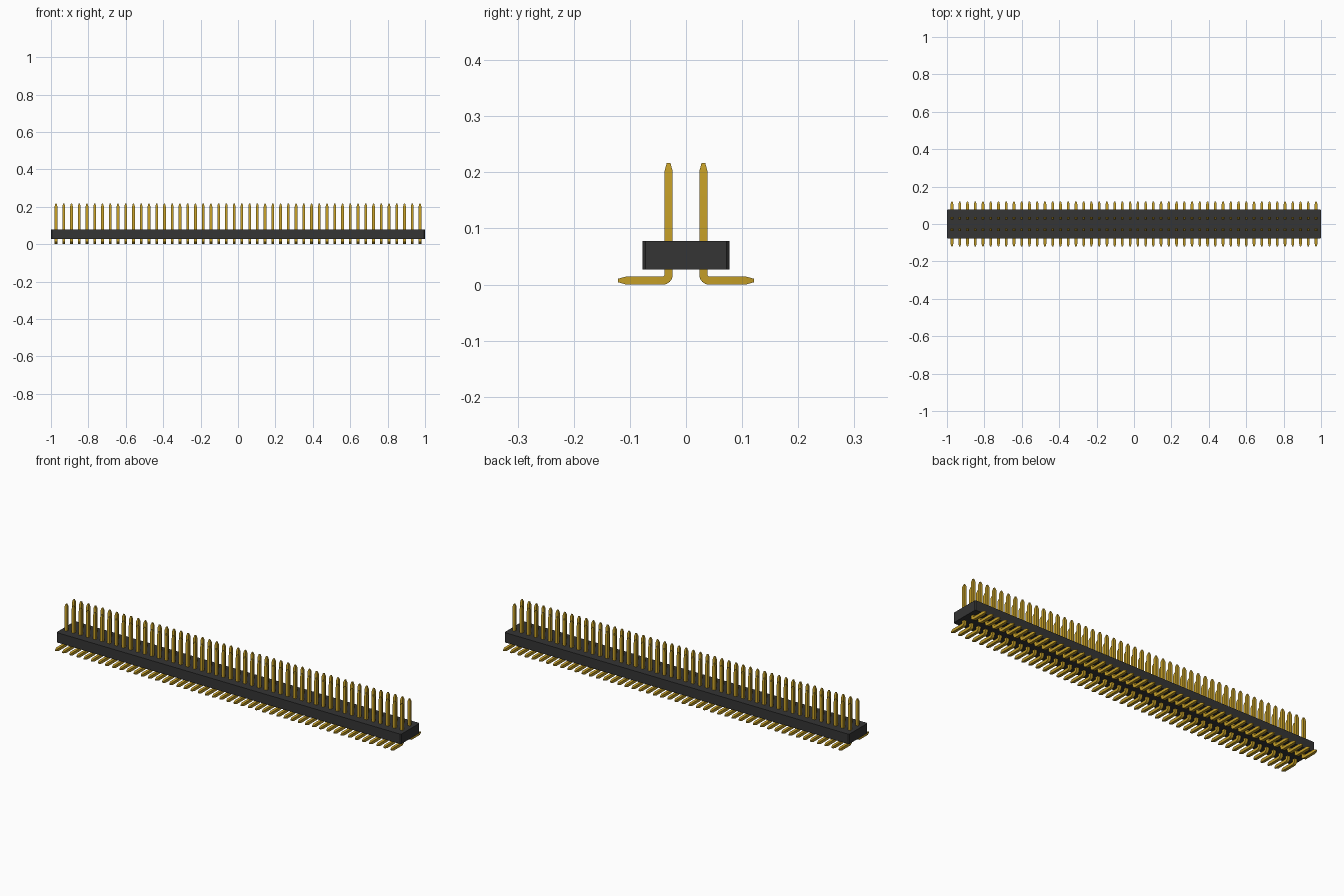
import bpy
import bmesh
import math

if "Cube" in bpy.data.objects:
    bpy.data.objects.remove(bpy.data.objects["Cube"], do_unlink=True)

PINS = 48
FIRST_X = -0.9731
PITCH = -2 * FIRST_X / (PINS - 1)
HALF = 0.0073          # half the width of a square pin
TIP = 0.0032           # half the width of a pin tip
ROW_Y = 0.031          # distance of each pin row from the centre line
INNER_R = 0.003        # inside radius of the bend


def make_material(name, rgb):
    mat = bpy.data.materials.new(name)
    mat.use_nodes = True
    colour = (*rgb, 1.0)
    mat.diffuse_color = colour
    mat.node_tree.nodes["Principled BSDF"].inputs["Base Color"].default_value = colour
    return mat


def make_object(name, bm, mat):
    bmesh.ops.recalc_face_normals(bm, faces=bm.faces[:])
    mesh = bpy.data.meshes.new(name)
    bm.to_mesh(mesh)
    bm.free()
    mesh.materials.append(mat)
    obj = bpy.data.objects.new(name, mesh)
    bpy.context.collection.objects.link(obj)
    return obj


black = make_material("black plastic", (0.035, 0.035, 0.035))
gold = make_material("gold metal", (0.55, 0.34, 0.02))

# Housing: a long bar with its four upright corners chamfered
X, Y, C = 1.0, 0.0775, 0.005
outline = [(-X + C, -Y), (X - C, -Y), (X, -Y + C), (X, Y - C),
           (X - C, Y), (-X + C, Y), (-X, Y - C), (-X, -Y + C)]
bm = bmesh.new()
base = bm.faces.new([bm.verts.new((x, y, 0.0265)) for x, y in outline])
top = bmesh.ops.extrude_face_region(bm, geom=[base])["geom"]
bmesh.ops.translate(bm, vec=(0, 0, 0.0515),
                    verts=[v for v in top if isinstance(v, bmesh.types.BMVert)])
make_object("housing", bm, black)

# Pin path: (y, z, angle of travel, half width), from upper tip to foot tip
down = -math.pi / 2
radius = INNER_R + HALF
bend_y, bend_z = ROW_Y + radius, HALF + radius
path = [(ROW_Y, 0.217, down, TIP), (ROW_Y, 0.202, down, HALF)]
STEPS = 8
for i in range(STEPS + 1):
    a = math.pi / 2 * i / STEPS
    path.append((bend_y - radius * math.cos(a), bend_z - radius * math.sin(a),
                 down + a, HALF))
path += [(0.106, HALF, 0, HALF), (0.121, HALF, 0, TIP)]

# Sweep a square section along the path
bm = bmesh.new()
rings = []
for y, z, angle, h in path:
    ny, nz = -math.sin(angle), math.cos(angle)
    rings.append([bm.verts.new((FIRST_X + sx * h, y + sn * h * ny, z + sn * h * nz))
                  for sx, sn in ((-1, -1), (1, -1), (1, 1), (-1, 1))])
for a, b in zip(rings, rings[1:]):
    for i in range(4):
        j = (i + 1) % 4
        bm.faces.new((a[i], a[j], b[j], b[i]))
bm.faces.new(rings[0])
bm.faces.new(rings[-1])
pins = make_object("contact_pins", bm, gold)

# Smooth bends with sharp pin edges
bpy.ops.object.select_all(action="DESELECT")
bpy.context.view_layer.objects.active = pins
pins.select_set(True)
bpy.ops.object.shade_smooth_by_angle(angle=math.radians(20))

# Repeat the pin along the row and mirror the row to the other side
row = pins.modifiers.new("row", "ARRAY")
row.count = PINS
row.use_relative_offset = False
row.use_constant_offset = True
row.constant_offset_displace = (PITCH, 0, 0)
both = pins.modifiers.new("both rows", "MIRROR")
both.use_axis = (False, True, False)
both.use_mirror_merge = False
